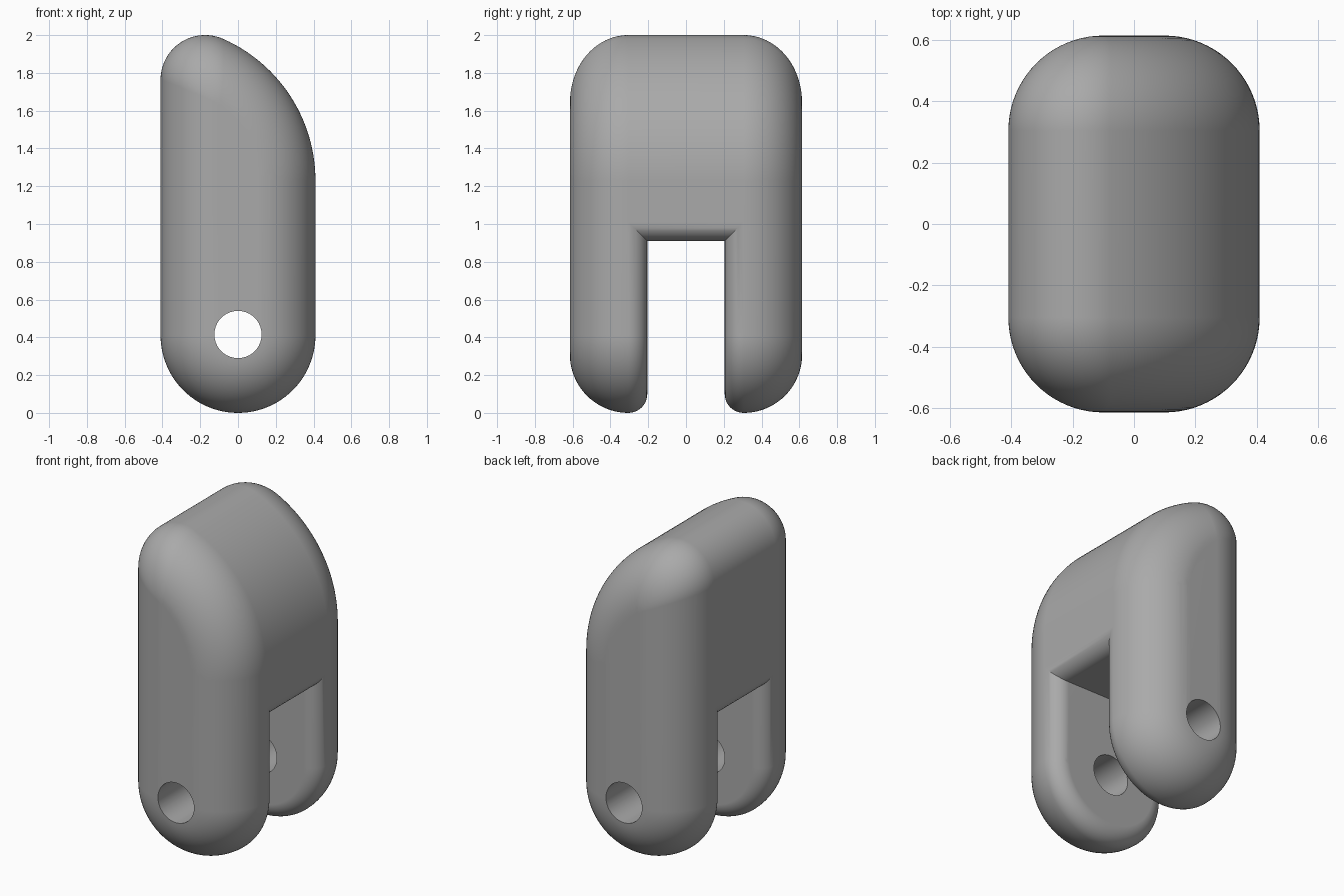
import bpy, bmesh
from math import sin, cos, acos, sqrt, pi, radians

cube = bpy.data.objects.get("Cube")
if cube:
    bpy.data.objects.remove(cube, do_unlink=True)

W = 0.41            # half width, also radius of the rounded foot
BIG, BIG_Z = 0.82, 1.23   # large arc over the sloping shoulder
TIP = 0.236         # radius of the crest
OUTER, INNER = 0.31, 0.10  # edge rounding outside and in the slot
Y0 = 0.305          # where the outer and inner rounding meet
SLOT_Z = 0.91

grey = bpy.data.materials.new("grey")
grey.use_nodes = True
color = (0.4, 0.4, 0.4, 1)
grey.diffuse_color = color
grey.node_tree.nodes["Principled BSDF"].inputs["Base Color"].default_value = color


def arc(cx, cz, r, a, b, n):
    return [(cx + r * cos(a + (b - a) * i / n), cz + r * sin(a + (b - a) * i / n))
            for i in range(n + 1)]


def upper_outline(d):
    """Shoulder and crest, moved inward by d; the crest tightens as it goes."""
    r = TIP * max(0.02, 1 - d / OUTER)
    e = d + r
    turn = acos(e / (BIG - e))
    crest_z = BIG_Z + sqrt((BIG - e) ** 2 - e ** 2)
    return (arc(-W, BIG_Z, BIG - d, 0, turn, 28)
            + arc(-W + e, crest_z, r, turn, pi, 24)[1:])


def outline(d):
    return arc(0, W, W - d, pi, 2 * pi, 48) + upper_outline(d)


def loft(name, sections):
    """Skin a list of (y, outline) sections and cap both ends."""
    bm = bmesh.new()
    rings = [[bm.verts.new((x, y, z)) for x, z in pts] for y, pts in sections]
    n = len(rings[0])
    for a, b in zip(rings, rings[1:]):
        for i in range(n):
            j = (i + 1) % n
            bm.faces.new((a[i], a[j], b[j], b[i]))
    bm.faces.new(rings[0])
    bm.faces.new(rings[-1][::-1])
    bmesh.ops.recalc_face_normals(bm, faces=bm.faces)
    mesh = bpy.data.meshes.new(name)
    bm.to_mesh(mesh)
    bm.free()
    mesh.materials.append(grey)
    obj = bpy.data.objects.new(name, mesh)
    bpy.context.collection.objects.link(obj)
    return obj


def combine(target, other, operation):
    mod = target.modifiers.new(operation, 'BOOLEAN')
    mod.operation, mod.solver, mod.object = operation, 'EXACT', other
    bpy.context.view_layer.objects.active = target
    bpy.ops.object.modifier_apply(modifier=mod.name)
    bpy.data.objects.remove(other, do_unlink=True)


# Side legs with a tight inner edge and a broad outer edge
inner_steps = [i * pi / 20 for i in range(10, 0, -1)]
outer_steps = [i * pi / 40 for i in range(21)]
levels = [(Y0 - INNER * sin(a), INNER * (1 - cos(a))) for a in inner_steps]
levels += [(Y0 + OUTER * sin(a), OUTER * (1 - cos(a))) for a in outer_steps]
legs = [loft("leg", [(s * y, outline(d)) for y, d in levels]) for s in (-1, 1)]

# Bridge above the slot, rounded along its lower edges
c = W - INNER
bridge = (arc(-c, SLOT_Z + INNER, INNER, pi, 1.5 * pi, 10)
          + arc(c, SLOT_Z + INNER, INNER, 1.5 * pi, 2 * pi, 10) + upper_outline(0))
body = loft("shackle_body", [(-Y0, bridge), (Y0, bridge)])
for leg in legs:
    combine(body, leg, 'UNION')

# Pin hole through both legs
hole = arc(0, 0.415, 0.125, 0, 2 * pi, 64)[:-1]
combine(body, loft("pin_hole", [(-1, hole), (1, hole)]), 'DIFFERENCE')

# Clean up and smooth the curved faces
bm = bmesh.new()
bm.from_mesh(body.data)
bmesh.ops.remove_doubles(bm, verts=bm.verts, dist=0.0005)
bmesh.ops.dissolve_limit(bm, angle_limit=radians(0.2), verts=bm.verts, edges=bm.edges)
bm.to_mesh(body.data)
bm.free()
bpy.ops.object.select_all(action='DESELECT')
body.select_set(True)
bpy.context.view_layer.objects.active = body
bpy.ops.object.shade_smooth_by_angle(angle=radians(30))
normals = body.modifiers.new("even_normals", 'WEIGHTED_NORMAL')
normals.keep_sharp = True
